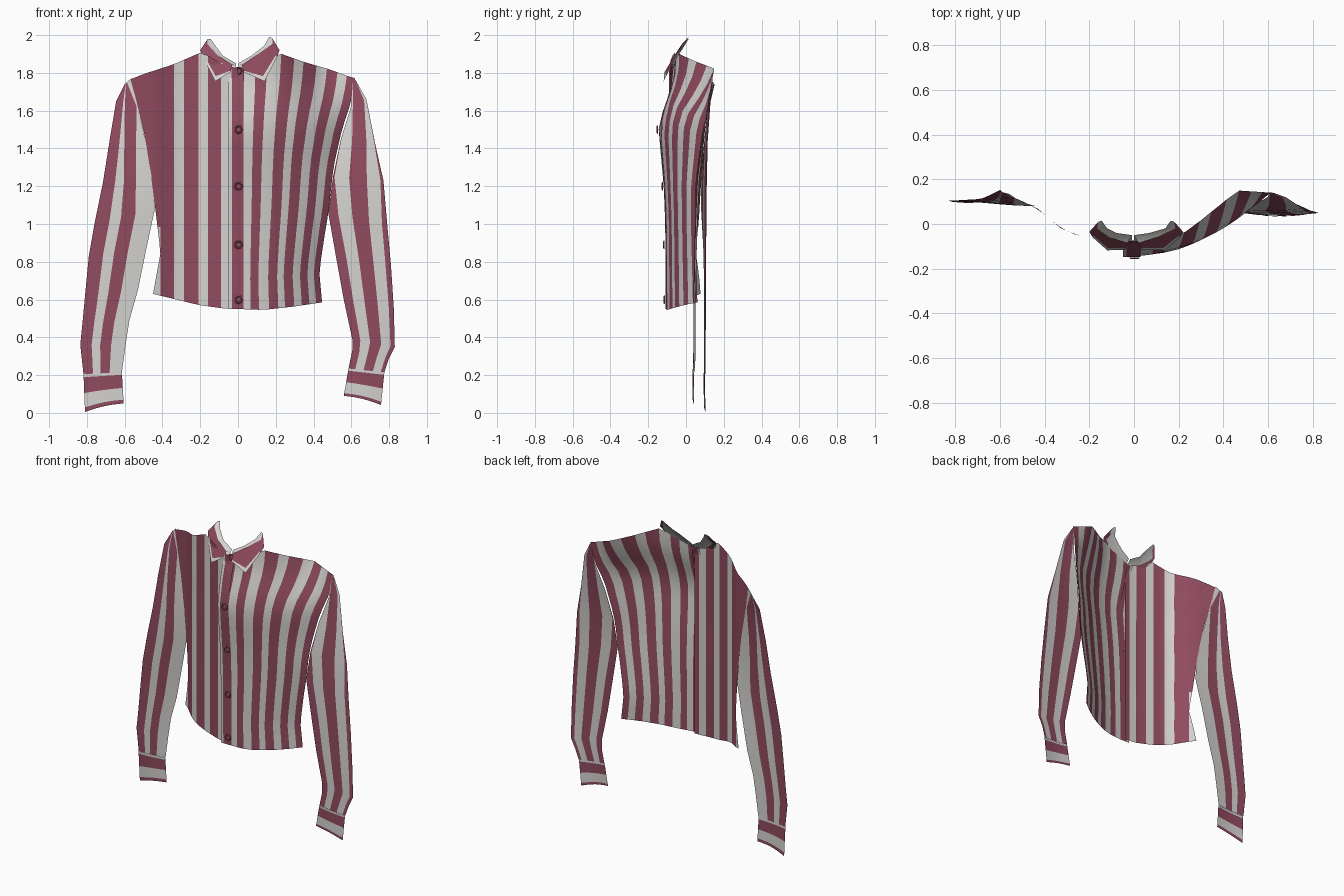
import bpy, bmesh, math
from mathutils import Vector

if "Cube" in bpy.data.objects:
    bpy.data.objects.remove(bpy.data.objects["Cube"])


def material(name, col):
    m = bpy.data.materials.new(name)
    m.diffuse_color = (*col, 1)
    m.use_nodes = True
    m.node_tree.nodes["Principled BSDF"].inputs["Base Color"].default_value = m.diffuse_color
    return m


RED = material("wine red", (0.28, 0.07, 0.115))
WHITE = material("off white", (0.66, 0.65, 0.63))


def interp(pts, t):
    """Piecewise linear lookup in (t, value) pairs."""
    if t <= pts[0][0]:
        return pts[0][1]
    for (a, va), (b, vb) in zip(pts, pts[1:]):
        if t <= b:
            return va + (vb - va) * (t - a) / (b - a)
    return pts[-1][1]


def finish(name, bm, rule=lambda f: f.material_index):
    """Turn faces to the front, colour them by rule (0 red, 1 white)."""
    bmesh.ops.dissolve_degenerate(bm, dist=1e-5, edges=bm.edges[:])
    bm.normal_update()
    for f in bm.faces:
        if f.normal.y > 0:
            f.normal_flip()
        f.material_index = rule(f)
        f.smooth = True
    me = bpy.data.meshes.new(name)
    bm.to_mesh(me)
    bm.free()
    ob = bpy.data.objects.new(name, me)
    bpy.context.collection.objects.link(ob)
    me.materials.append(RED)
    me.materials.append(WHITE)
    return ob


def grid(rows, colour):
    """Sheet from rows of points, coloured by colour(row, column)."""
    bm = bmesh.new()
    vs = [[bm.verts.new(p) for p in r] for r in rows]
    for i in range(len(rows) - 1):
        for j in range(len(rows[0]) - 1):
            f = bm.faces.new((vs[i][j], vs[i][j + 1], vs[i + 1][j + 1], vs[i + 1][j]))
            f.material_index = colour(i, j)
    return bm


# depth of the chest line and side edge by height, shoulder line and left panel across
CENTRE = [(.55, -.108), (1.0, -.11), (1.2, -.118), (1.5, -.145), (1.7, -.11), (1.82, -.07), (1.92, -.045)]
EDGE = [(.6, .06), (.95, .05), (1.2, .05), (1.5, .09), (1.76, .14)]
SHOULDER = [(0, -.07), (.35, -.045), (.45, 0), (.75, .15), (1, .14)]
LEFT = [(0, -.09), (.1, -.085), (.2, -.062), (.27, -.045), (.33, -.018), (.43, .068), (.5, .1), (.6, .15)]


def torso_point(s, v, edge, hem, top, left):
    z = interp(hem, s) * (1 - v) + interp(top, s) * v
    x = s * interp(edge, interp(hem, 1) * (1 - v) + interp(top, 1) * v)
    c = interp(CENTRE, z)
    y = c + (interp(EDGE, z) - c) * s ** 2.1
    k = max(0, (v - .8) / .2)
    y += (interp(SHOULDER, s) - y) * k
    return Vector((x, interp(LEFT, -x) if left else y, z))


ROWS = [i / 16 for i in range(17)]

# left front panel: upright stripes cut across the sheet
edge_l = [(.63, -.45), (.85, -.41), (1.1, -.44), (1.25, -.46), (1.45, -.49), (1.62, -.53), (1.77, -.57)]
hem_l = [(0, .55), (.15, .552), (.45, .57), (1, .63)]
top_l = [(0, 1.82), (.15, 1.85), (.34, 1.91), (.6, 1.845), (.9, 1.79), (1, 1.765)]
bm = grid([[torso_point(j / 14, v, edge_l, hem_l, top_l, True) for j in range(15)] for v in ROWS],
          lambda i, j: 0)
cuts = [-.41, -.34, -.285, -.21, -.16, -.09, -.035]
for x in cuts:
    bmesh.ops.bisect_plane(bm, geom=bm.verts[:] + bm.edges[:] + bm.faces[:],
                           plane_co=(x, 0, 0), plane_no=(1, 0, 0))


def left_rule(f):
    c = f.calc_center_median()
    if c.x < -.41:
        return 1 if c.z < .95 else 0
    return sum(c.x > x for x in cuts[1:]) % 2


finish("left_front_panel", bm, left_rule)

# right front panel: stripes fan out towards the shoulder
edge_r = [(.585, .445), (.75, .43), (.95, .46), (1.07, .48), (1.3, .505), (1.5, .55), (1.65, .60), (1.77, .62)]
hem_r = [(0, .55), (.3, .545), (.65, .562), (1, .585)]
top_r = [(0, 1.82), (.15, 1.85), (.35, 1.905), (.6, 1.85), (.75, 1.825), (1, 1.77)]
cols = [0, .05, .15, .25, .37, .48, .56, .67, .76, .85, .93, 1]
bm = grid([[torso_point(s, v, edge_r, hem_r, top_r, False) for s in cols] for v in ROWS],
          lambda i, j: j % 2)
finish("right_front_panel", bm)

# button placket overlapping the left panel
bm = grid([[(x, interp(CENTRE, z) - .003, z) for x in (-.05, -.033, .03)]
           for z in [.55 + 1.27 * v for v in ROWS]], lambda i, j: 1 - j)
finish("button_placket", bm)

# buttons: low disc with a raised rim
for k, z in enumerate((1.81, 1.5, 1.2, .89, .6)):
    bm = bmesh.new()
    prof = [(.0, .003), (.013, .003), (.017, .007), (.022, .005), (.023, 0)]
    vs = [bm.verts.new((r, 0, h)) for r, h in prof]
    es = [bm.edges.new(p) for p in zip(vs, vs[1:])]
    bmesh.ops.spin(bm, geom=vs + es, cent=(0, 0, 0), axis=(0, 0, 1), angle=math.tau, steps=14)
    bmesh.ops.remove_doubles(bm, verts=bm.verts[:], dist=1e-5)
    bmesh.ops.recalc_face_normals(bm, faces=bm.faces[:])
    me = bpy.data.meshes.new("button")
    bm.to_mesh(me)
    bm.free()
    me.materials.append(RED)
    ob = bpy.data.objects.new("button_%d" % (k + 1), me)
    ob.rotation_euler = (math.pi / 2, 0, 0)
    ob.location = (.003, interp(CENTRE, z) - .004, z)
    bpy.context.collection.objects.link(ob)


# sleeves: rows of inner x, z, outer x, z, inner y, outer y; ts are stripe borders
def sleeve_row(r, ts, bulge=.006):
    xi, zi, xo, zo, yi, yo = r
    return [(xi + (xo - xi) * t, yi + (yo - yi) * t - bulge * math.sin(math.pi * t),
             zi + (zo - zi) * t) for t in ts]


def sleeve(side, rows, borders, first, cuff_end, bands):
    last = len(rows) - 1
    bm = grid([sleeve_row(r, [0] + borders[min(i, len(borders) - 1)] + [1])
               for i, r in enumerate(rows)], lambda i, j: (j + first) % 2)
    finish(side + "_sleeve", bm)
    # cuff with level bands
    cuff = []
    for b in bands:
        row = sleeve_row([p + (q - p) * b for p, q in zip(rows[last], cuff_end)],
                         [k / 6 for k in range(7)])
        cuff.append([(x, y - .002, z + .012 * math.sin(math.pi * k / 6) * max(0, b - .3))
                     for k, (x, y, z) in enumerate(row)])
    finish(side + "_cuff", grid(cuff, lambda i, j: (i + 1) % 2))


sleeve("left", [
    (-.56, 1.775, -.60, 1.74, .135, .152),
    (-.53, 1.62, -.645, 1.65, .115, .13),
    (-.485, 1.42, -.68, 1.44, .095, .115),
    (-.455, 1.25, -.715, 1.22, .08, .11),
    (-.44, 1.08, -.76, 1.0, .08, .108),
    (-.485, .87, -.79, .83, .093, .106),
    (-.53, .65, -.81, .62, .10, .105),
    (-.575, .49, -.825, .46, .10, .105),
    (-.595, .36, -.835, .36, .10, .103),
    (-.615, .215, -.818, .205, .10, .102)],
    [[.7, .8, .85], [.06, .6, .68], [.28, .6, .73], [.33, .57, .75], [.32, .56, .75]],
    1, (-.605, .05, -.81, .005, .10, .105), [0, .08, .5, .88, 1])

sleeve("right", [
    (.61, 1.775, .625, 1.758, .14, .14),
    (.598, 1.62, .68, 1.66, .12, .12),
    (.545, 1.45, .725, 1.43, .09, .09),
    (.503, 1.25, .77, 1.23, .06, .07),
    (.478, 1.06, .79, 1.0, .05, .06),
    (.52, .82, .81, .78, .045, .055),
    (.56, .6, .825, .55, .04, .05),
    (.605, .39, .83, .35, .04, .05),
    (.605, .33, .80, .29, .04, .05),
    (.585, .235, .775, .215, .04, .045)],
    [[0, 0, .9, 1], [0, .12, .85, 1], [.01, .33, .75, .98], [.03, .32, .67, .94],
     [.17, .41, .69, .91], [.19, .42, .68, .9]],
    0, (.56, .09, .757, .042, .04, .045), [0, .08, .5, .9, 1])

# collar: fold line, falling leaf and inner stand, mirrored
fold = [(.18, .01, 1.985), (.185, -.02, 1.955), (.10, -.06, 1.895), (.02, -.085, 1.84)]
leaf = [(.22, -.035, 1.92), (.205, -.06, 1.88), (.14, -.118, 1.755), (.03, -.115, 1.805)]
stand = [(.165, .015, 1.99), (.14, -.02, 1.945), (.07, -.04, 1.89), (0, -.05, 1.85)]
base = [(.20, -.035, 1.91), (.18, -.045, 1.885), (.09, -.065, 1.84), (0, -.08, 1.815)]
for side, sg in (("left", -1), ("right", 1)):
    def place(p):
        if sg > 0:
            return Vector(p)
        return Vector((-p[0] + (.02 if p[0] > .1 else -.01), p[1], min(p[2], 1.98)))
    f, l, s, b = ([place(p) for p in line] for line in (fold, leaf, stand, base))
    mid = [p.lerp(q, .8) for p, q in zip(f, l)]
    finish(side + "_collar_leaf", grid([f, mid, l], lambda i, j: 1 if i == 1 and j > 0 else 0))
    finish(side + "_collar_stand", grid([f, s, b], lambda i, j: 1))
